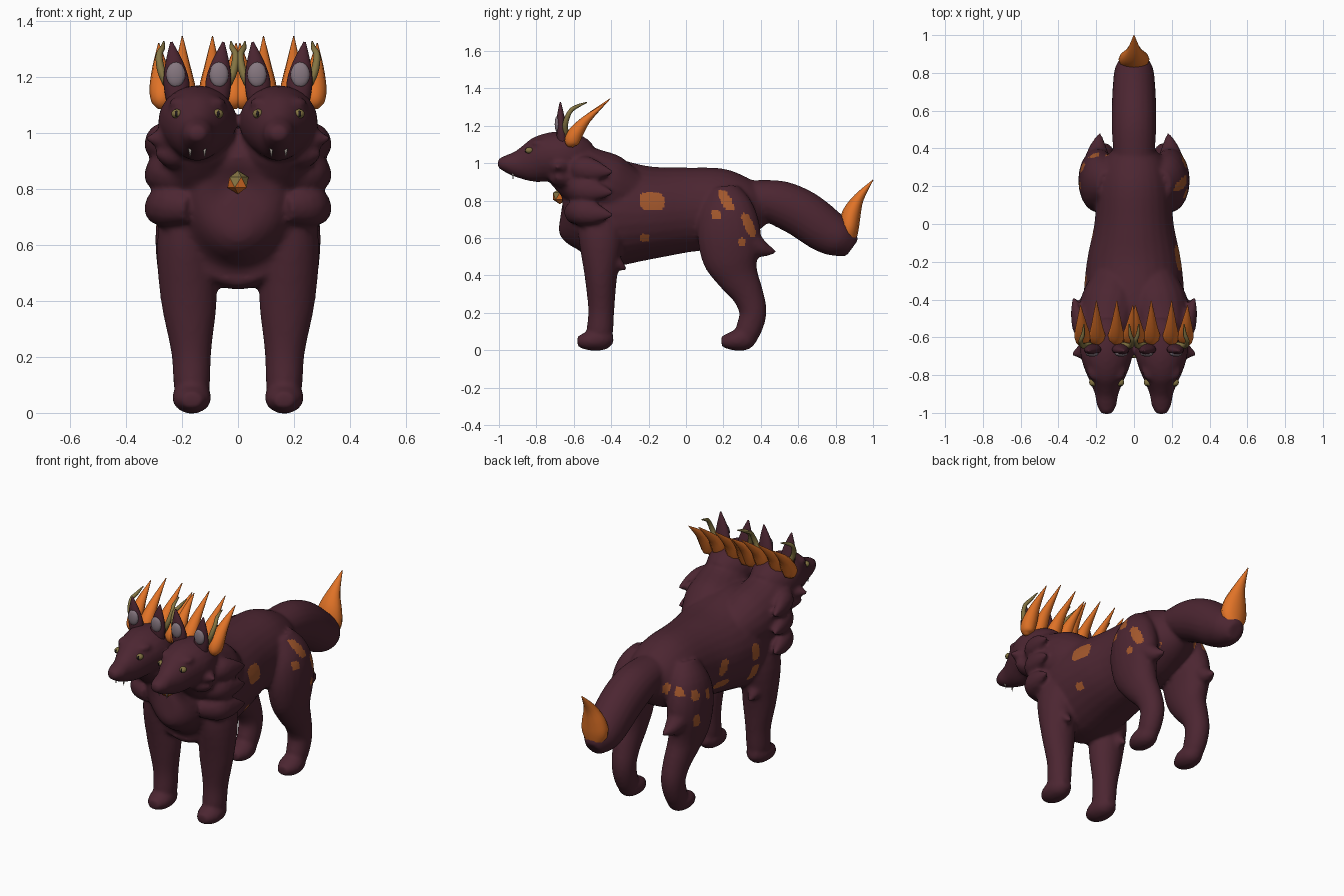
import bpy, bmesh, math
from mathutils import Vector, Matrix


def material(name, rgb):
    m = bpy.data.materials.new(name)
    m.diffuse_color = (*rgb, 1)
    return m


FUR = material("dark maroon fur", (0.072, 0.019, 0.031))
FLAME = material("flame orange", (0.75, 0.17, 0.02))
SPOT = material("amber spot", (0.36, 0.095, 0.025))
HORN = material("olive horn", (0.23, 0.175, 0.055))
EAR = material("mauve ear", (0.24, 0.185, 0.215))
DARK = material("dark pupil", (0.015, 0.01, 0.012))
TOOTH = material("pale tooth", (0.45, 0.4, 0.36))


def smooth_path(pts, steps=4):
    """Catmull-Rom interpolation of (x, y, z, r1, r2) points."""
    p = [Vector(q) for q in pts]
    out = []
    for i in range(len(p) - 1):
        a, b, c, d = p[max(i - 1, 0)], p[i], p[i + 1], p[min(i + 2, len(p) - 1)]
        for s in range(steps):
            t = s / steps
            out.append(0.5 * (2 * b + (c - a) * t + (2 * a - 5 * b + 4 * c - d) * t * t
                              + (3 * b - a - 3 * c + d) * t ** 3))
    return out + [p[-1]]


def tube(bm, pts, sides=20):
    """Loft elliptical rings along a path and close both ends."""
    path = smooth_path(pts)
    pos = [Vector(q[:3]) for q in path]
    whole = (pos[-1] - pos[0]).normalized()
    ref = Vector((0, 1, 0)) if abs(whole.x) > 0.75 else Vector((1, 0, 0))
    rings = []
    for i, q in enumerate(path):
        t = (pos[min(i + 1, len(pos) - 1)] - pos[max(i - 1, 0)]).normalized()
        u = (ref - t * ref.dot(t)).normalized()
        v = t.cross(u)
        ra, rb = max(q[3], 0.002), max(q[4], 0.002)
        rings.append([bm.verts.new(pos[i] + u * ra * math.cos(k * math.tau / sides)
                                   + v * rb * math.sin(k * math.tau / sides))
                      for k in range(sides)])
    for r0, r1 in zip(rings, rings[1:]):
        for k in range(sides):
            n = (k + 1) % sides
            bm.faces.new((r0[k], r0[n], r1[n], r1[k]))
    bm.faces.new(rings[0][::-1])
    bm.faces.new(rings[-1])


def ball(bm, centre, radii, seg=16):
    bmesh.ops.create_uvsphere(bm, u_segments=seg, v_segments=seg // 2 + 2, radius=1,
                              matrix=Matrix.Translation(centre) @ Matrix.Diagonal((*radii, 1)))


def finish(bm, name, mats, smooth=True):
    bmesh.ops.recalc_face_normals(bm, faces=bm.faces[:])
    for f in bm.faces:
        f.smooth = smooth
    me = bpy.data.meshes.new(name)
    bm.to_mesh(me)
    bm.free()
    for m in mats:
        me.materials.append(m)
    ob = bpy.data.objects.new(name, me)
    bpy.context.collection.objects.link(ob)
    return ob


def flip(pts, s):
    return [(q[0] * s, *q[1:]) for q in pts]


HEAD_X = 0.145

# torso and tail
bm = bmesh.new()
tube(bm, [(0, -.67, .72, .04, .06), (0, -.645, .72, .14, .17), (0, -.56, .74, .22, .27),
          (0, -.42, .735, .265, .295), (0, -.2, .735, .25, .25), (0, 0, .75, .21, .227),
          (0, .2, .76, .195, .212), (0, .33, .765, .16, .16), (0, .42, .77, .09, .1)], 28)
tube(bm, [(0, .25, .8, .1, .1), (0, .38, .81, .11, .1), (0, .5, .785, .118, .122),
          (0, .62, .73, .118, .128), (0, .74, .645, .112, .122), (0, .83, .59, .098, .1),
          (0, .89, .548, .045, .055)])
for s in (1, -1):
    # neck and head with muzzle
    tube(bm, flip([(.1, -.3, .83, .13, .14), (.12, -.42, .87, .165, .18),
                   (.14, -.54, .93, .155, .165), (.145, -.64, 1.0, .13, .14)], s))
    tube(bm, flip([(HEAD_X, -.53, 1.01, .09, .1), (HEAD_X, -.6, 1.03, .13, .128),
                   (HEAD_X, -.68, 1.04, .14, .13), (HEAD_X, -.76, 1.025, .12, .127),
                   (HEAD_X, -.83, 1.005, .09, .108), (HEAD_X, -.9, .995, .062, .075),
                   (HEAD_X, -.96, .997, .052, .048), (HEAD_X, -1.006, 1.0, .028, .024)], s))
    # brows and cheek tufts
    for e in (1, -1):
        ball(bm, (s * HEAD_X + e * .06, -.78, 1.105), (.042, .05, .025))
    for dz, reach in ((0, .185), (-.055, .15)):
        tube(bm, flip([(HEAD_X + .04, -.66, 1.0 + dz, .07, .07), (HEAD_X + .1, -.67, .98 + dz, .065, .055),
                       (HEAD_X + reach, -.69, .98 + dz, .006, .006)], s), 12)
    # swept mane tufts on the shoulders
    for z, r in ((.96, .07), (.85, .075), (.73, .075)):
        tube(bm, flip([(.17, -.62, z, .04, .05), (.25, -.56, z + .01, .068, r),
                       (.295, -.48, z, .042, .055), (.32, -.385, z - .01, .006, .006)], s), 12)
    # front leg, elbow tuft and paw
    tube(bm, flip([(.17, -.46, .76, .09, .12), (.185, -.455, .6, .105, .12), (.175, -.455, .4, .1, .088),
                   (.167, -.453, .22, .072, .07), (.165, -.46, .1, .065, .07), (.165, -.46, .05, .05, .05)], s))
    tube(bm, flip([(.165, -.39, .07, .03, .03), (.165, -.44, .062, .064, .06),
                   (.165, -.52, .05, .067, .052), (.165, -.58, .045, .035, .028)], s))
    tube(bm, flip([(.19, -.42, .52, .05, .05), (.2, -.36, .46, .035, .03), (.2, -.315, .425, .006, .006)], s), 10)
    # hind leg, hock tuft and paw
    tube(bm, flip([(.13, .2, .85, .07, .09), (.175, .22, .75, .1, .145), (.19, .23, .63, .105, .17),
                   (.19, .24, .5, .095, .155), (.18, .275, .4, .082, .115), (.17, .33, .3, .072, .085),
                   (.165, .358, .2, .066, .073), (.165, .33, .1, .06, .068), (.165, .3, .055, .05, .05)], s))
    tube(bm, flip([(.165, .37, .08, .03, .03), (.165, .32, .062, .06, .06),
                   (.165, .25, .05, .065, .052), (.165, .19, .045, .035, .028)], s))
    tube(bm, flip([(.195, .34, .58, .07, .07), (.19, .41, .54, .045, .045), (.18, .485, .525, .006, .006)], s), 10)

# fuse everything into one soft body
raw = finish(bm, "raw_body", [FUR])
remesh = raw.modifiers.new("fuse", 'REMESH')
remesh.mode, remesh.voxel_size, remesh.use_smooth_shade = 'VOXEL', 0.012, True
soft = raw.modifiers.new("soften", 'SMOOTH')
soft.factor, soft.iterations = 0.5, 5
mesh = bpy.data.meshes.new_from_object(raw.evaluated_get(bpy.context.evaluated_depsgraph_get()))
bpy.data.objects.remove(raw)
body = bpy.data.objects.new("body", mesh)
bpy.context.collection.objects.link(body)
mesh.materials.clear()
mesh.materials.append(FUR)
mesh.materials.append(SPOT)

# glowing flank spots: side, y, z, radius y, radius z, slant
spots = [(1, -.18, .795, .065, .05, .1), (1, -.22, .6, .025, .022, 0), (1, .215, .8, .03, .055, .5),
         (1, .16, .725, .025, .025, 0), (1, .335, .67, .026, .062, .4), (1, .3, .58, .02, .02, 0),
         (-1, -.3, .75, .03, .05, 0), (-1, -.31, .62, .032, .05, 0), (-1, -.05, .74, .03, .045, .3),
         (-1, -.06, .63, .05, .025, 0), (-1, .3, .72, .025, .028, 0), (-1, .3, .57, .025, .032, 0),
         (-1, .2, .7, .02, .03, 0), (-1, .37, .75, .02, .03, 0)]
for f in mesh.polygons:
    c = f.center
    for side, y, z, ry, rz, slant in spots:
        dz = c.z - z
        dy = c.y - y + slant * dz
        if f.normal.x * side > .1 and c.x * side > .1 and abs(dy / ry) ** 3 + abs(dz / rz) ** 3 < 1:
            f.material_index = 1
    f.use_smooth = True

# ears, horns, flames and face details for each head
ears, inner, horns, flames = (bmesh.new() for _ in range(4))
eyes, pupils, teeth = (bmesh.new() for _ in range(3))
for s in (1, -1):
    hx = s * HEAD_X
    for e in (1, -1):
        x = hx + e * .075
        tube(ears, [(x - e * .005, -.66, 1.11, .04, .03), (x, -.665, 1.18, .046, .028),
                    (x + e * .008, -.67, 1.25, .032, .02), (x + e * .018, -.672, 1.325, .004, .004)], 12)
        ball(inner, (x + e * .002, -.687, 1.208), (.034, .015, .045))
        tube(horns, [(x + e * .01, -.64, 1.14, .016, .016), (x + e * .05, -.645, 1.21, .015, .015),
                     (x + e * .062, -.62, 1.275, .012, .012), (x + e * .05, -.585, 1.302, .01, .01),
                     (x + e * .045, -.53, 1.325, .003, .003)], 8)
        ball(eyes, (hx + e * .073, -.838, 1.068), (.02, .022, .017), 12)
        ball(pupils, (hx + e * .075, -.855, 1.068), (.006, .007, .012), 8)
        tube(teeth, [(hx + e * .026, -.92, .955, .008, .008), (hx + e * .026, -.925, .94, .006, .006),
                     (hx + e * .026, -.925, .915, .001, .001)], 6)
    for dx, tip_y, tip_z in ((-.128, -.43, 1.32), (-.05, -.405, 1.345), (.05, -.405, 1.345), (.128, -.43, 1.32)):
        x = hx + dx
        tube(flames, [(x, -.615, 1.085, .012, .012), (x, -.612, 1.11, .036, .04), (x, -.59, 1.16, .043, .042),
                      (x + dx * .04, -.53, 1.235, .028, .024), (x + dx * .08, tip_y, tip_z, .002, .002)], 10)
finish(ears, "ears", [FUR])
finish(inner, "inner_ears", [EAR])
finish(horns, "horns", [HORN])
finish(flames, "flame_crest", [FLAME])
finish(eyes, "eyes", [HORN])
finish(pupils, "pupils", [DARK])
finish(teeth, "fangs", [TOOTH])

# flame at the end of the tail
bm = bmesh.new()
tube(bm, [(0, .868, .555, .015, .012), (0, .868, .585, .055, .04), (0, .87, .65, .082, .053),
          (0, .885, .73, .07, .05), (0, .925, .815, .035, .028), (0, 1.0, .91, .002, .002)], 12)
finish(bm, "tail_flame", [FLAME])

# faceted chest gem, pale above and orange below
bm = bmesh.new()
bmesh.ops.create_icosphere(bm, subdivisions=1, radius=.042, matrix=Matrix.Translation((0, -.675, .823)))
for f in bm.faces:
    f.material_index = 0 if f.calc_center_median().z > .825 else 1
finish(bm, "chest_gem", [HORN, FLAME], smooth=False)
